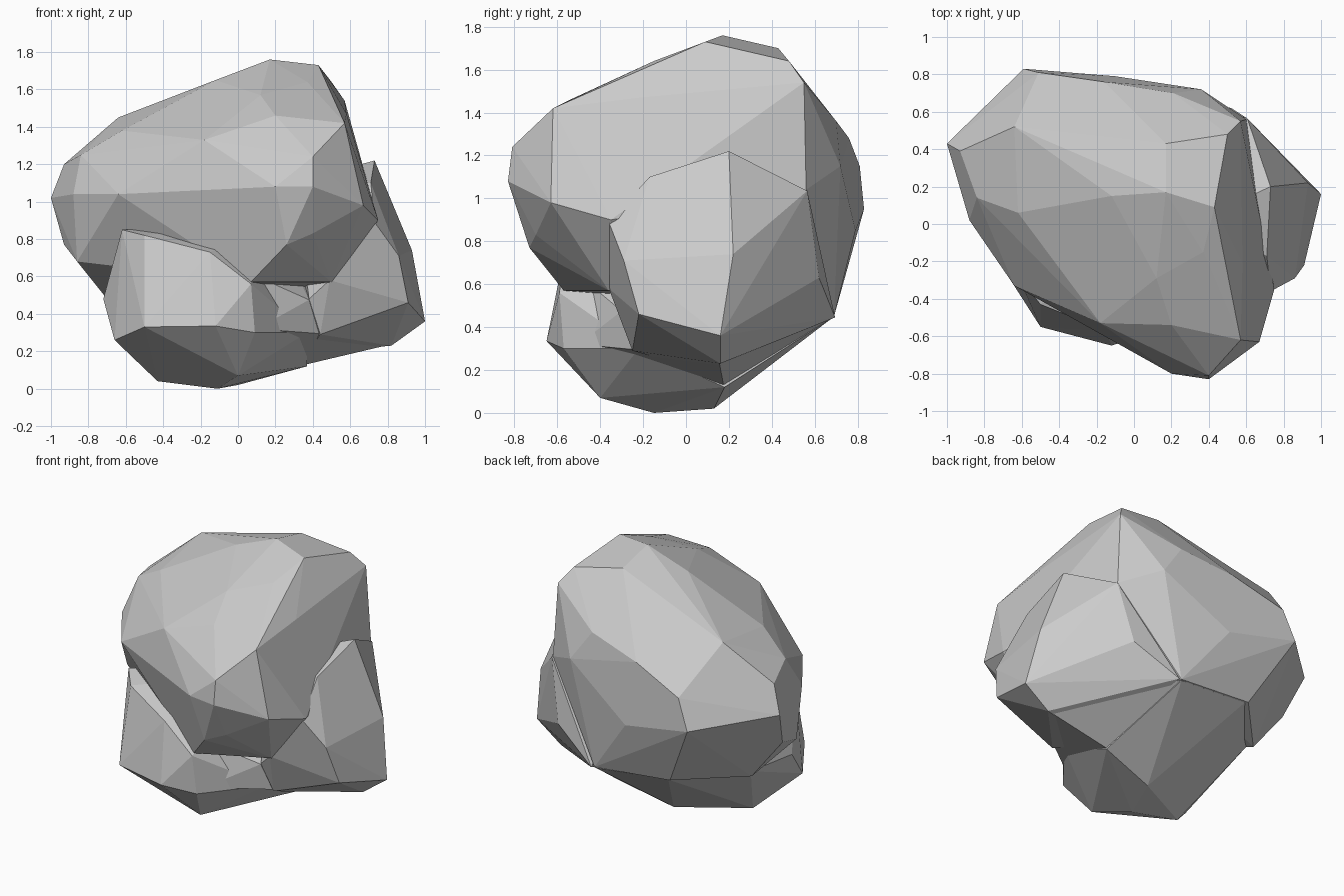
import bpy, bmesh, math


def lump(name, points):
    """Faceted convex stone lump wrapped around a few corner points."""
    bm = bmesh.new()
    for p in points:
        bm.verts.new(p)
    bmesh.ops.convex_hull(bm, input=bm.verts[:])
    bmesh.ops.delete(bm, geom=[v for v in bm.verts if not v.link_faces], context='VERTS')
    bmesh.ops.recalc_face_normals(bm, faces=bm.faces[:])
    mesh = bpy.data.meshes.new(name)
    bm.to_mesh(mesh)
    bm.free()
    obj = bpy.data.objects.new(name, mesh)
    bpy.context.collection.objects.link(obj)
    return obj


# main boulder mass: crown, overhanging front, left point, back
rock = lump("rock", [
    (.17, .17, 1.76), (.43, .09, 1.73), (.17, .43, 1.7), (-.12, .15, 1.65),
    (-.1, .42, 1.57), (.5, .48, 1.64),
    (.57, .55, 1.54), (.37, -.15, 1.64), (.12, -.29, 1.57), (.58, -.21, 1.47),
    (.57, -.62, 1.42), (.2, -.54, 1.46), (-.18, -.53, 1.33), (-.27, .07, 1.5),
    (-.64, .52, 1.45), (-.62, .06, 1.38), (-.93, .39, 1.2), (-.84, .14, 1.25),
    (.4, -.83, 1.08), (.4, -.81, 1.24), (.2, -.8, 1.08), (.67, -.63, .98),
    (.75, -.35, .9), (-1, .43, 1.02), (-.88, .02, 1.04), (-.64, -.33, 1.04),
    (-.2, -.57, 1.06), (-.51, .81, 1.15), (-.59, .83, .95), (-.16, .76, 1.28),
    (.21, .7, 1.36), (.36, .72, 1.15), (-.1, .79, .85), (.6, .56, 1.04),
    (.26, -.73, .77), (.4, -.7, .83), (.07, -.57, .57), (.5, -.36, .57),
    (-.93, .3, .77), (-.86, .05, .68), (-.7, .3, .48), (-.35, .67, .5),
    (.2, .69, .45),
])

# foot: rounded toe at front left that touches the ground
foot = lump("foot", [
    (-.5, -.55, .33), (-.12, -.65, .335), (.09, -.57, .3), (.07, -.59, .56),
    (-.15, -.57, .73), (-.5, -.43, .82), (-.66, -.3, .26), (-.62, -.28, .85),
    (-.72, -.1, .48), (-.43, -.1, .04), (-.11, -.15, 0), (0, -.4, .07),
    (0, .13, .02), (.37, .18, .12), (.37, -.22, .3), (-.68, .28, .5),
    (-.33, .66, .495), (.195, .685, .445), (.2, .1, .9),
])

# underside bridging the foot and the right lobe
underside = lump("underside", [
    (.81, .155, .235), (.365, .175, .13), (.2, .687, .447), (.43, -.24, .295),
    (.1, -.5, .32), (.1, -.45, .6), (.38, -.3, .475), (.2, .1, .85),
])

# right lobe: wedge leaning out to the right
lobe = lump("lobe", [
    (.73, .2, 1.22), (.93, .22, .74), (1, .16, .36), (.91, -.22, .46),
    (.86, -.29, .71), (.71, -.17, 1.1), (.82, .16, .23), (.44, -.25, .29),
    (.37, .1, .19), (.73, .38, 1), (.605, .565, 1.035), (.52, .62, .63),
    (.22, .695, .445), (.38, -.3, .48), (.3, 0, 1.1), (.73, -.36, .89),
    (.49, -.36, .58),
])

# fuse the lumps into one stone
bpy.context.view_layer.objects.active = rock
for part in (foot, underside, lobe):
    mod = rock.modifiers.new("fuse", 'BOOLEAN')
    mod.operation = 'UNION'
    mod.solver = 'EXACT'
    mod.object = part
    bpy.ops.object.modifier_apply(modifier=mod.name)
    bpy.data.objects.remove(part)

# merge nearly flat facets, keep flat shading
bm = bmesh.new()
bm.from_mesh(rock.data)
bmesh.ops.remove_doubles(bm, verts=bm.verts[:], dist=.004)
bmesh.ops.dissolve_limit(bm, angle_limit=math.radians(3), verts=bm.verts[:], edges=bm.edges[:])
for f in bm.faces:
    f.smooth = False
bm.to_mesh(rock.data)
bm.free()
